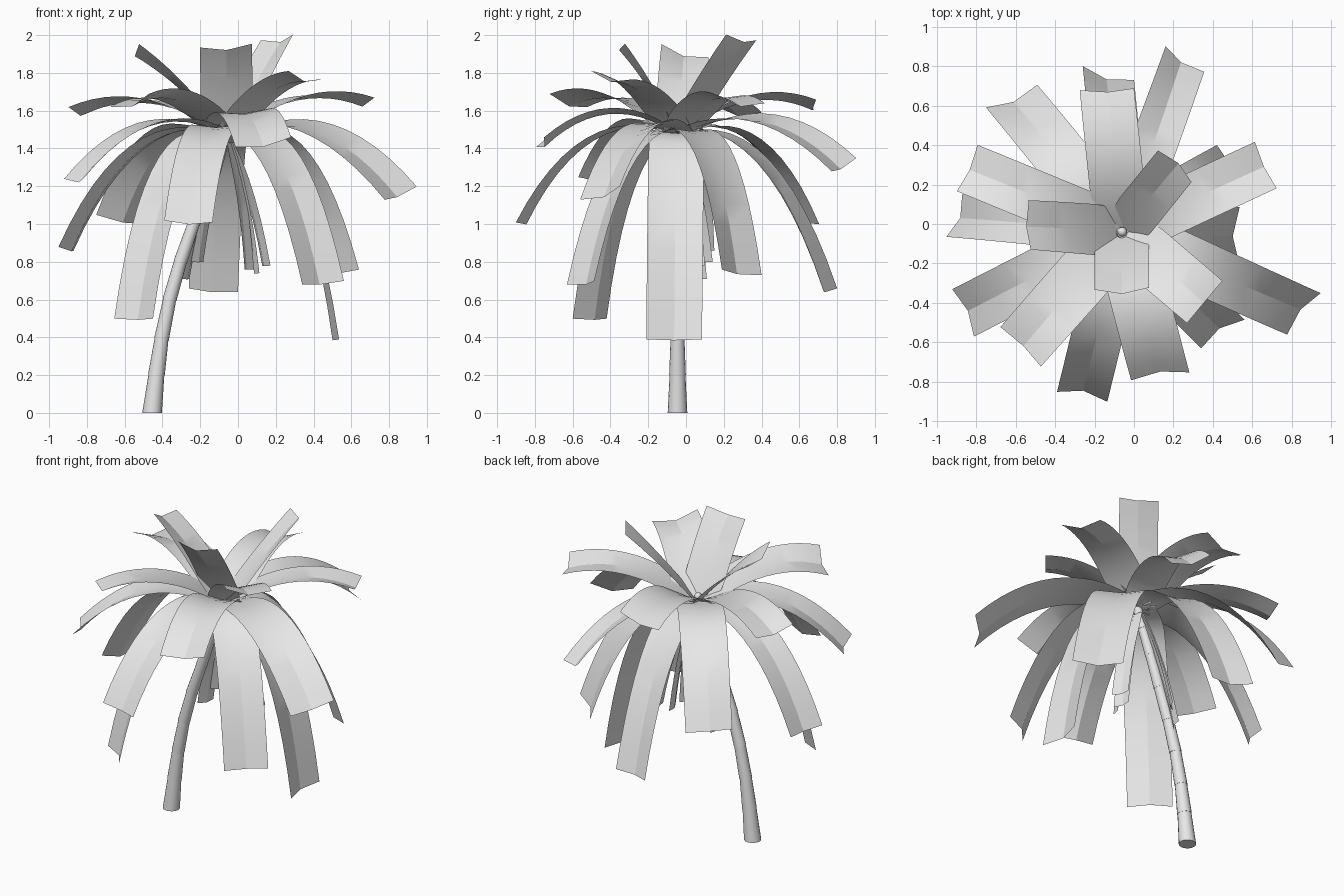
import bpy, bmesh, math
from mathutils import Vector

if "Cube" in bpy.data.objects:
    bpy.data.objects.remove(bpy.data.objects["Cube"])

grey = bpy.data.materials.new("light grey")
grey.diffuse_color = (0.8, 0.8, 0.8, 1)
grey.use_nodes = True
grey.node_tree.nodes["Principled BSDF"].inputs["Base Color"].default_value = grey.diffuse_color
CROWN = Vector((-0.06, -0.04, 1.48))


def finish(bm, name, angle):
    me = bpy.data.meshes.new(name)
    bm.to_mesh(me)
    bm.free()
    ob = bpy.data.objects.new(name, me)
    bpy.context.collection.objects.link(ob)
    me.materials.append(grey)
    bpy.ops.object.select_all(action='DESELECT')
    ob.select_set(True)
    bpy.context.view_layer.objects.active = ob
    bpy.ops.object.shade_smooth_by_angle(angle=math.radians(angle))
    return ob


def frond(name, a, b, ctrl_z, reach=0.5, fold=0.035, steps=12, start=CROWN):
    """Arched strip with a V fold; a and b are the two corners of its tip."""
    a, b = Vector(a), Vector(b)
    tip = (a + b) / 2
    out = Vector((tip.x - start.x, tip.y - start.y, 0))
    side = b - a
    half = side.length / 2
    side.normalize()
    if side.cross(out).z < 0:
        side = -side
    p0 = start + out.normalized() * 0.02
    ctrl = p0 + out * reach
    ctrl.z = ctrl_z
    # lower the rib at the tip so that the raised edges land on a and b
    end_n = side.cross(tip - ctrl).normalized()
    tip = tip - end_n * fold
    flat = Vector((side.x, side.y, 0)).normalized()
    bm = bmesh.new()
    rows = []
    for i in range(steps + 1):
        t = i / steps
        p = p0 * (1 - t) ** 2 + ctrl * 2 * t * (1 - t) + tip * t * t
        tan = (ctrl - p0) * (1 - t) + (tip - ctrl) * t
        w = flat.lerp(side, t).normalized()
        n = w.cross(tan).normalized()
        h = half * min(1, 0.8 + 1.0 * t)
        up = n * fold * (0.2 + 0.8 * t)
        rows.append([bm.verts.new(q) for q in (p - w * h + up, p, p + w * h + up)])
    for r, s in zip(rows, rows[1:]):
        for k in (0, 1):
            bm.faces.new((r[k], r[k + 1], s[k + 1], s[k]))
    return finish(bm, name, 20)


# Leaning trunk made of stacked, slightly stepped segments (x, z, radius)
path = [(-0.455, 0, 0.052), (-0.432, 0.2, 0.043), (-0.405, 0.39, 0.038),
        (-0.362, 0.6, 0.036), (-0.305, 0.8, 0.035), (-0.235, 1.0, 0.033),
        (-0.165, 1.2, 0.031), (-0.105, 1.36, 0.029), (-0.06, 1.5, 0.026)]
SIDES = 16
bm = bmesh.new()
rings = []
for i, (x, z, r) in enumerate(path):
    q, s = path[max(i - 1, 0)], path[min(i + 1, len(path) - 1)]
    tilt = math.atan2(s[0] - q[0], s[1] - q[1]) if i else 0
    for rad in ((r,) if i in (0, len(path) - 1) else (r - 0.001, r + 0.001)):
        ring = []
        for k in range(SIDES):
            an = 2 * math.pi * k / SIDES
            cx = rad * math.cos(an)
            ring.append(bm.verts.new((x + cx * math.cos(tilt), -0.045 + rad * math.sin(an),
                                      z - cx * math.sin(tilt))))
        rings.append(ring)
for r, s in zip(rings, rings[1:]):
    for k in range(SIDES):
        j = (k + 1) % SIDES
        bm.faces.new((r[k], r[j], s[j], s[k]))
bm.faces.new(rings[0][::-1])
bm.faces.new(rings[-1])
finish(bm, "trunk", 35)

# Small bud at the crown
bm = bmesh.new()
bmesh.ops.create_uvsphere(bm, u_segments=12, v_segments=8, radius=0.024)
bmesh.ops.translate(bm, verts=bm.verts, vec=CROWN + Vector((0, 0, 0.02)))
finish(bm, "crown_bud", 60)

# Fronds, given by the two corners of each tip
tips = [
    ((0.16, 0.90, 1.35), (0.355, 0.77, 1.28)), ((-0.26, 0.80, 0.66), (0.0, 0.73, 0.64)),
    ((-0.275, 0.675, 1.61), (0.0, 0.685, 1.66)), ((0.12, 0.37, 1.97), (0.29, 0.21, 2.0)),
    ((-0.20, -0.33, 1.93), (0.075, -0.32, 1.95)), ((-0.53, 0.12, 1.88), (-0.52, -0.13, 1.95)),
    ((-0.75, 0.59, 1.05), (-0.49, 0.705, 1.0)), ((-0.79, 0.40, 1.59), (-0.895, 0.165, 1.62)),
    ((-0.87, 0.15, 0.86), (-0.95, -0.065, 0.88)), ((-0.92, -0.33, 1.24), (-0.81, -0.57, 1.25)),
    ((-0.675, -0.52, 1.62), (-0.47, -0.72, 1.69)), ((-0.655, -0.42, 0.5), (-0.45, -0.60, 0.5)),
    ((-0.015, -0.79, 1.41), (0.28, -0.75, 1.46)), ((-0.39, -0.85, 1.02), (-0.135, -0.90, 1.01)),
    ((0.775, -0.56, 1.13), (0.945, -0.35, 1.20)), ((0.34, -0.63, 0.68), (0.56, -0.485, 0.70)),
    ((0.265, -0.50, 1.81), (0.445, -0.285, 1.765)), ((0.61, 0.415, 1.64), (0.72, 0.18, 1.67)),
    ((0.42, 0.40, 0.73), (0.64, 0.19, 0.76)), ((0.535, 0.085, 0.39), (0.535, -0.21, 0.39)),
]
for i, (a, b) in enumerate(tips):
    z = (a[2] + b[2]) / 2
    ctrl_z = 1.46 + 0.18 * z - 0.25 * max(0, z - 1.7)
    # steeply drooping fronds spread out first, then fall
    reach = 0.5 if z > 1.1 else 0.56 if z > 0.6 else 0.64
    frond(f"frond_{i + 1}", a, b, ctrl_z, reach)

# Narrow old leaves hanging almost straight down beside the trunk
for i, (x, y, z) in enumerate([(0.06, -0.10, 0.76), (0.10, 0.0, 0.74), (0.15, 0.05, 0.78),
                               (-0.22, 0.10, 0.80), (-0.28, 0.06, 0.71)]):
    d = Vector((x - CROWN.x, y - CROWN.y, 0)).normalized()
    s = Vector((-d.y, d.x, 0)) * 0.055
    p = Vector((x, y, z))
    frond(f"hanging_leaf_{i + 1}", p - s, p + s, (1.43 + z) / 2 + 0.06, 0.55,
          fold=0.015, steps=6, start=CROWN - Vector((0, 0, 0.05)))
